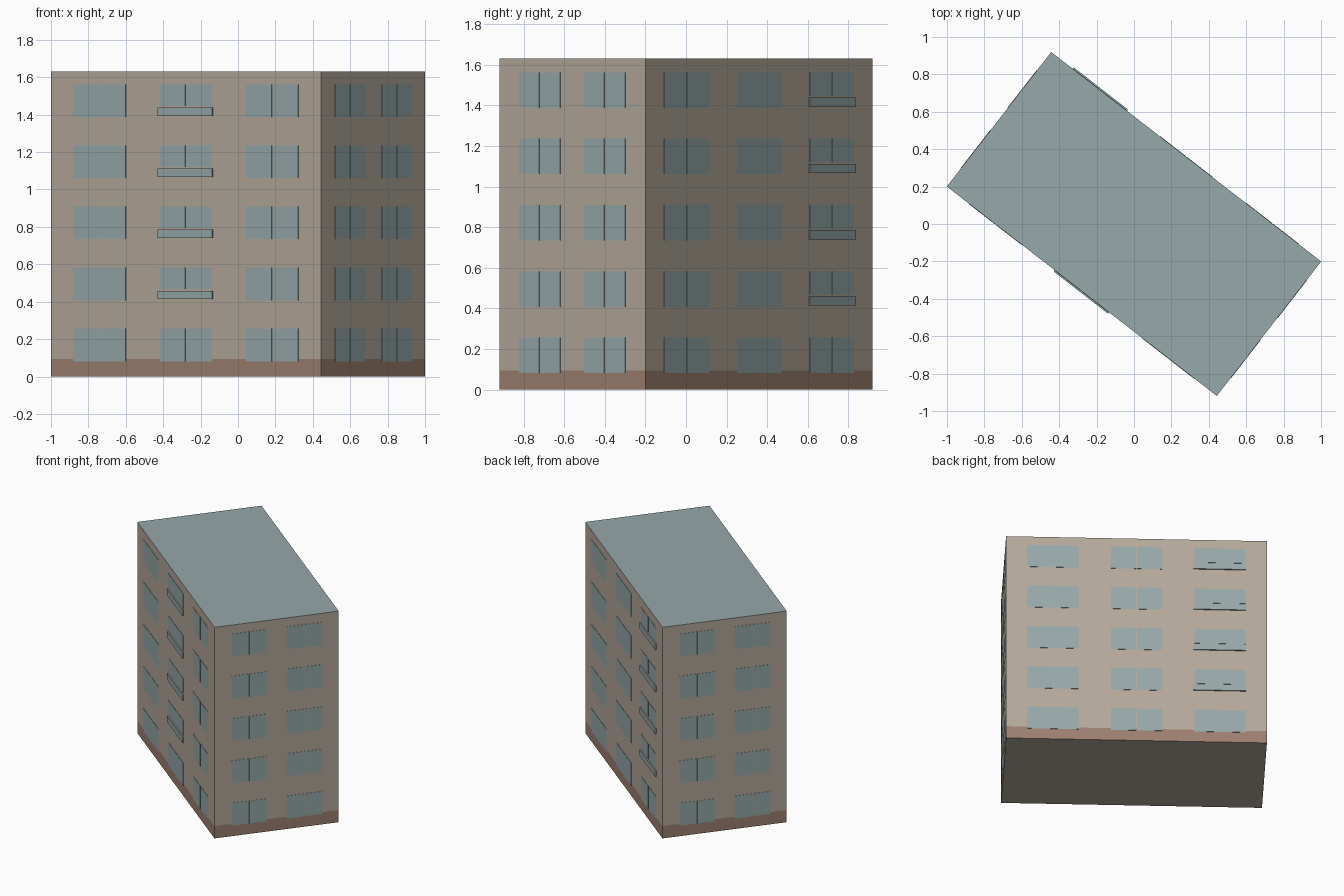
import bpy, bmesh, math
from mathutils import Matrix, Vector

cube = bpy.data.objects.get("Cube")
if cube:
    bpy.data.objects.remove(cube, do_unlink=True)

LENGTH, DEPTH, HEIGHT = 1.827, 0.91, 1.63
PLINTH = 0.095
TURN = Matrix.Rotation(math.radians(-37.8), 4, 'Z')
FLOORS = [0.081 + 0.3265 * i for i in range(5)]
WIN_H, GAP = 0.175, 0.005


def material(name, *srgb):
    lin = [((c / 255 + 0.055) / 1.055) ** 2.4 for c in srgb] + [1]
    m = bpy.data.materials.new(name)
    m.use_nodes = True
    m.diffuse_color = lin
    m.node_tree.nodes["Principled BSDF"].inputs["Base Color"].default_value = lin
    return m


WALL = material("beige wall", 179, 168, 154)
GLASS = material("blue grey", 150, 168, 169)
BASE = material("brown plinth", 156, 127, 112)


def add_box(bm, x0, x1, y0, y1, z0, z1):
    size = Matrix.Diagonal((x1 - x0, y1 - y0, z1 - z0, 1))
    mid = Vector((x0 + x1, y0 + y1, z0 + z1)) / 2
    bmesh.ops.create_cube(bm, size=1, matrix=Matrix.Translation(mid) @ size)


def finish(bm, name, mats, matrix):
    me = bpy.data.meshes.new(name)
    bm.to_mesh(me)
    bm.free()
    for m in mats:
        me.materials.append(m)
    ob = bpy.data.objects.new(name, me)
    ob.matrix_world = matrix
    bpy.context.collection.objects.link(ob)


# Main block: plinth band cut into the walls, grey roof
bm = bmesh.new()
add_box(bm, -LENGTH / 2, LENGTH / 2, -DEPTH / 2, DEPTH / 2, 0, HEIGHT)
bmesh.ops.bisect_plane(bm, geom=bm.verts[:] + bm.edges[:] + bm.faces[:],
                       plane_co=(0, 0, PLINTH), plane_no=(0, 0, 1))
bm.normal_update()
for f in bm.faces:
    if f.normal.z > 0.5:
        f.material_index = 1
    elif abs(f.normal.z) < 0.5 and f.calc_center_median().z < PLINTH:
        f.material_index = 2
finish(bm, "building_block", [WALL, GLASS, BASE], TURN)


# Facade: rows of two-pane windows, one column carrying shallow balconies
def facade(name, quarter, dist, columns, width, balcony=None):
    matrix = TURN @ Matrix.Rotation(quarter * math.pi / 2, 4, 'Z') @ Matrix.Translation((0, -dist, 0))
    panes, panels = bmesh.new(), bmesh.new()
    for col, x in enumerate(columns):
        for row, z in enumerate(FLOORS):
            bottom = z
            if col == balcony and row > 0:
                bottom = z + 0.06
                add_box(panels, x - width / 2 - 0.006, x + width / 2 + 0.006,
                        -0.009, 0, z + 0.006, z + 0.051)
            for x0, x1 in ((x - width / 2, x - GAP / 2), (x + GAP / 2, x + width / 2)):
                add_box(panes, x0, x1, -0.002, 0, bottom, z + WIN_H)
    finish(panes, name + "_windows", [GLASS], matrix)
    if balcony is None:
        panels.free()
    else:
        finish(panels, name + "_balconies", [GLASS], matrix)


LONG_COLS, END_COLS = (-0.584, 0, 0.584), (-0.203, 0.203)
facade("front", 0, DEPTH / 2, LONG_COLS, 0.356, balcony=1)
facade("left_end", 1, LENGTH / 2, END_COLS, 0.257)
facade("back", 2, DEPTH / 2, LONG_COLS, 0.356, balcony=2)
facade("right_end", 3, LENGTH / 2, END_COLS, 0.257)
